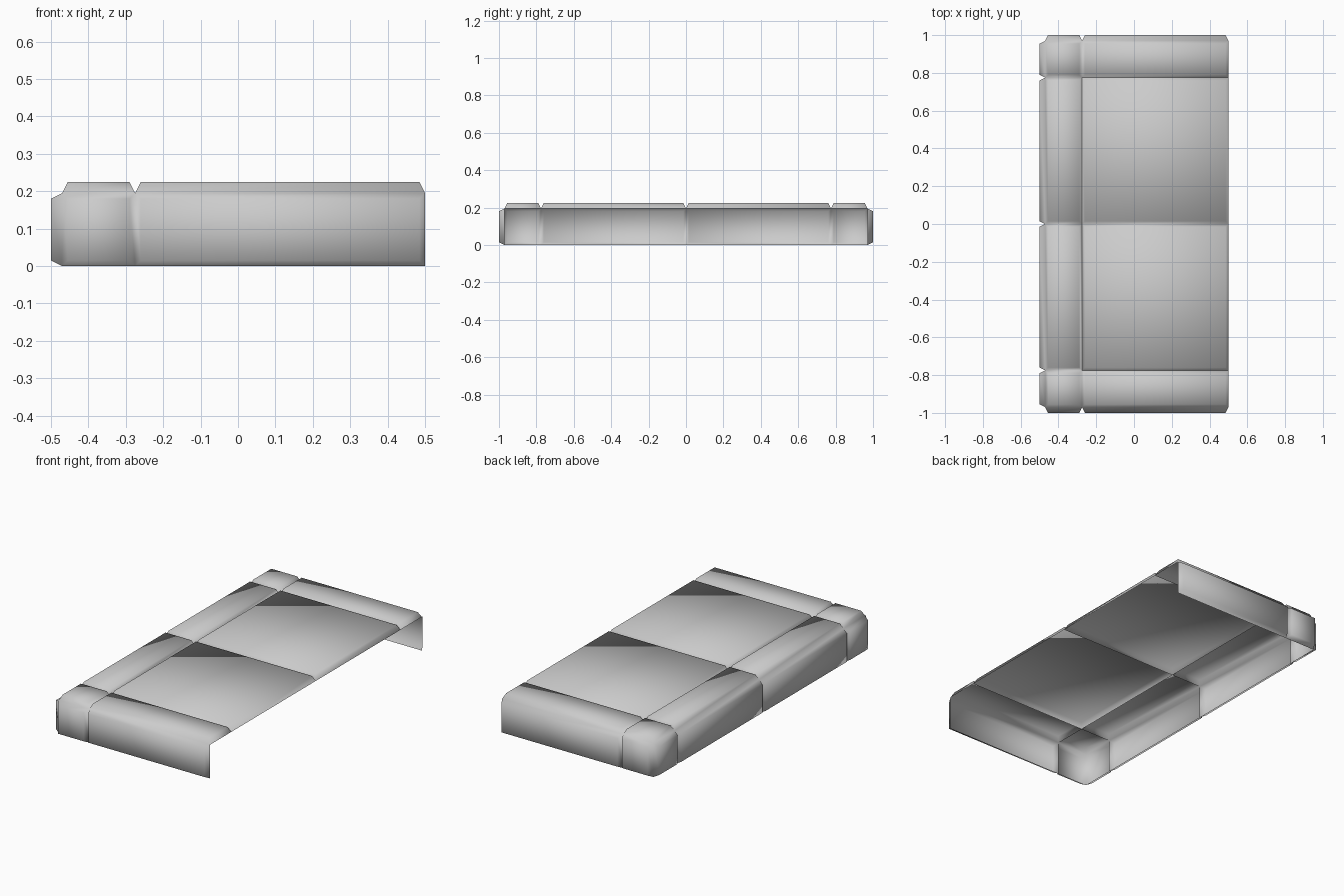
import bpy
import bmesh
from mathutils import Vector

default = bpy.data.objects.get("Cube")
if default:
    bpy.data.objects.remove(default, do_unlink=True)

# Grid lines of the slab before its tiles are raised
XS = [-0.47, -0.275, 0.5]
YS = [-0.97, -0.775, 0.0, 0.775, 0.97]
TOP = 0.195
BEVEL = 0.015
RAISE = 0.03

stone = bpy.data.materials.new("light grey stone")
stone.use_nodes = True
GREY = (0.6, 0.6, 0.6, 1)
stone.diffuse_color = GREY
stone.node_tree.nodes["Principled BSDF"].inputs["Base Color"].default_value = GREY


def add_quad(bm, corners, outward):
    face = bm.faces.new([bm.verts.new(c) for c in corners])
    face.normal_update()
    if face.normal.dot(Vector(outward)) < 0:
        face.normal_flip()


def add_top(bm, x0, x1, y0, y1):
    add_quad(bm, [(x0, y0, TOP), (x1, y0, TOP), (x1, y1, TOP), (x0, y1, TOP)], (0, 0, 1))


def add_wall(bm, a, b, outward):
    add_quad(bm, [(*a, 0), (*b, 0), (*b, TOP), (*a, TOP)], outward)


def finish(bm, name):
    """Join the quads, raise each one as a chamfered tile, and shade smooth."""
    bmesh.ops.remove_doubles(bm, verts=bm.verts[:], dist=0.0001)
    bm.normal_update()
    bmesh.ops.inset_individual(bm, faces=bm.faces[:], thickness=BEVEL,
                               depth=RAISE, use_even_offset=True)
    for face in bm.faces:
        face.smooth = True
    mesh = bpy.data.meshes.new(name)
    bm.to_mesh(mesh)
    bm.free()
    mesh.materials.append(stone)
    bpy.context.collection.objects.link(bpy.data.objects.new(name, mesh))


floor = bmesh.new()
border = bmesh.new()

# Top tiles: two large floor tiles, surrounded by border tiles
for i, (x0, x1) in enumerate(zip(XS, XS[1:])):
    for j, (y0, y1) in enumerate(zip(YS, YS[1:])):
        is_floor = i == 1 and j in (1, 2)
        add_top(floor if is_floor else border, x0, x1, y0, y1)

# Outer walls: front, back and the long closed side
for x0, x1 in zip(XS, XS[1:]):
    for y, side in ((YS[0], -1), (YS[-1], 1)):
        add_wall(border, (x0, y), (x1, y), (0, side, 0))
for y0, y1 in zip(YS, YS[1:]):
    add_wall(border, (XS[0], y0), (XS[0], y1), (-1, 0, 0))

finish(floor, "floor_tiles")
finish(border, "border_tiles")
